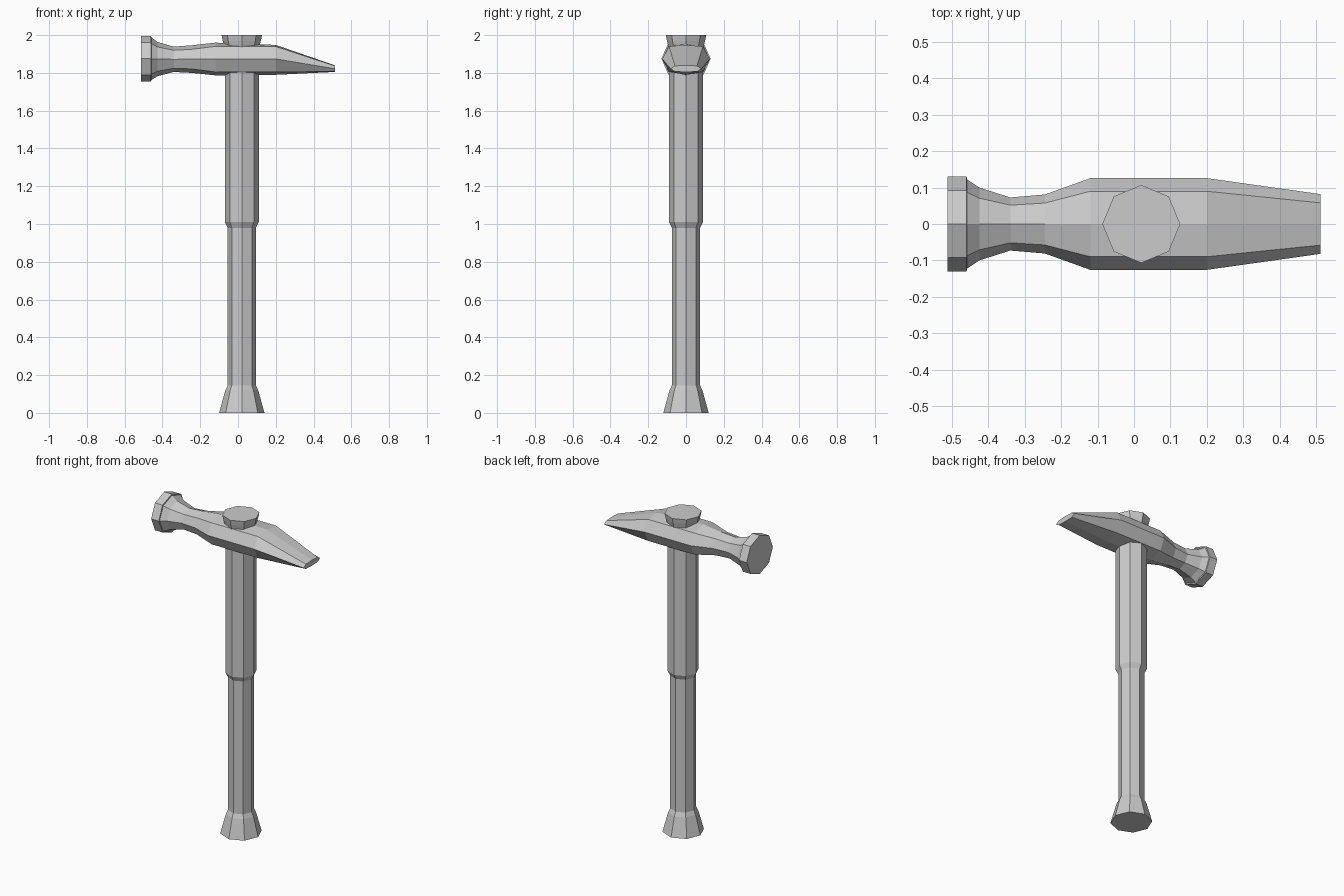
import bpy, bmesh
from math import cos, sin, pi

if "Cube" in bpy.data.objects:
    bpy.data.objects.remove(bpy.data.objects["Cube"])


def loft(name, rings):
    """Join rings of equal vertex count into a closed, flat-shaded solid."""
    bm = bmesh.new()
    loops = [[bm.verts.new(p) for p in ring] for ring in rings]
    n = len(loops[0])
    for a, b in zip(loops, loops[1:]):
        for i in range(n):
            j = (i + 1) % n
            bm.faces.new((a[i], a[j], b[j], b[i]))
    bm.faces.new(loops[0][::-1])
    bm.faces.new(loops[-1])
    bmesh.ops.recalc_face_normals(bm, faces=bm.faces)
    mesh = bpy.data.meshes.new(name)
    bm.to_mesh(mesh)
    bm.free()
    obj = bpy.data.objects.new(name, mesh)
    bpy.context.collection.objects.link(obj)
    return obj


def handle_ring(z, r):
    return [(0.02 + r * cos(i * pi / 4), r * sin(i * pi / 4), z) for i in range(8)]


def head_ring(x, mid, half_w, corner_y, top, top_corner, bottom_corner, bottom):
    return [(x, half_w, mid), (x, corner_y, top_corner), (x, 0, top),
            (x, -corner_y, top_corner), (x, -half_w, mid),
            (x, -corner_y, bottom_corner), (x, 0, bottom), (x, corner_y, bottom_corner)]


def round_ring(x, mid, ry, rz):
    k = 0.71
    return head_ring(x, mid, ry, ry * k, mid + rz, mid + rz * k, mid - rz * k, mid - rz)


# Octagonal handle: flared foot, thin grip, thicker upper shaft, flared top
handle_profile = [(0, 0.12), (0.12, 0.087), (0.145, 0.075), (0.98, 0.075),
                  (1.01, 0.09), (1.93, 0.09), (1.97, 0.101), (2.0, 0.107)]
loft("handle", [handle_ring(z, r) for z, r in handle_profile])

# Hammer head: round striking face and neck, flat-topped body, tapered peen
loft("hammer_head", [
    round_ring(-0.513, 1.875, 0.13, 0.121),
    round_ring(-0.46, 1.875, 0.13, 0.121),
    round_ring(-0.459, 1.875, 0.123, 0.113),
    round_ring(-0.425, 1.873, 0.10, 0.09),
    round_ring(-0.34, 1.872, 0.073, 0.067),
    round_ring(-0.245, 1.873, 0.081, 0.073),
    head_ring(-0.12, 1.874, 0.126, 0.09, 1.96, 1.94, 1.805, 1.787),
    head_ring(0.20, 1.874, 0.126, 0.09, 1.948, 1.94, 1.805, 1.79),
    head_ring(0.513, 1.822, 0.082, 0.058, 1.84, 1.837, 1.807, 1.805),
])
